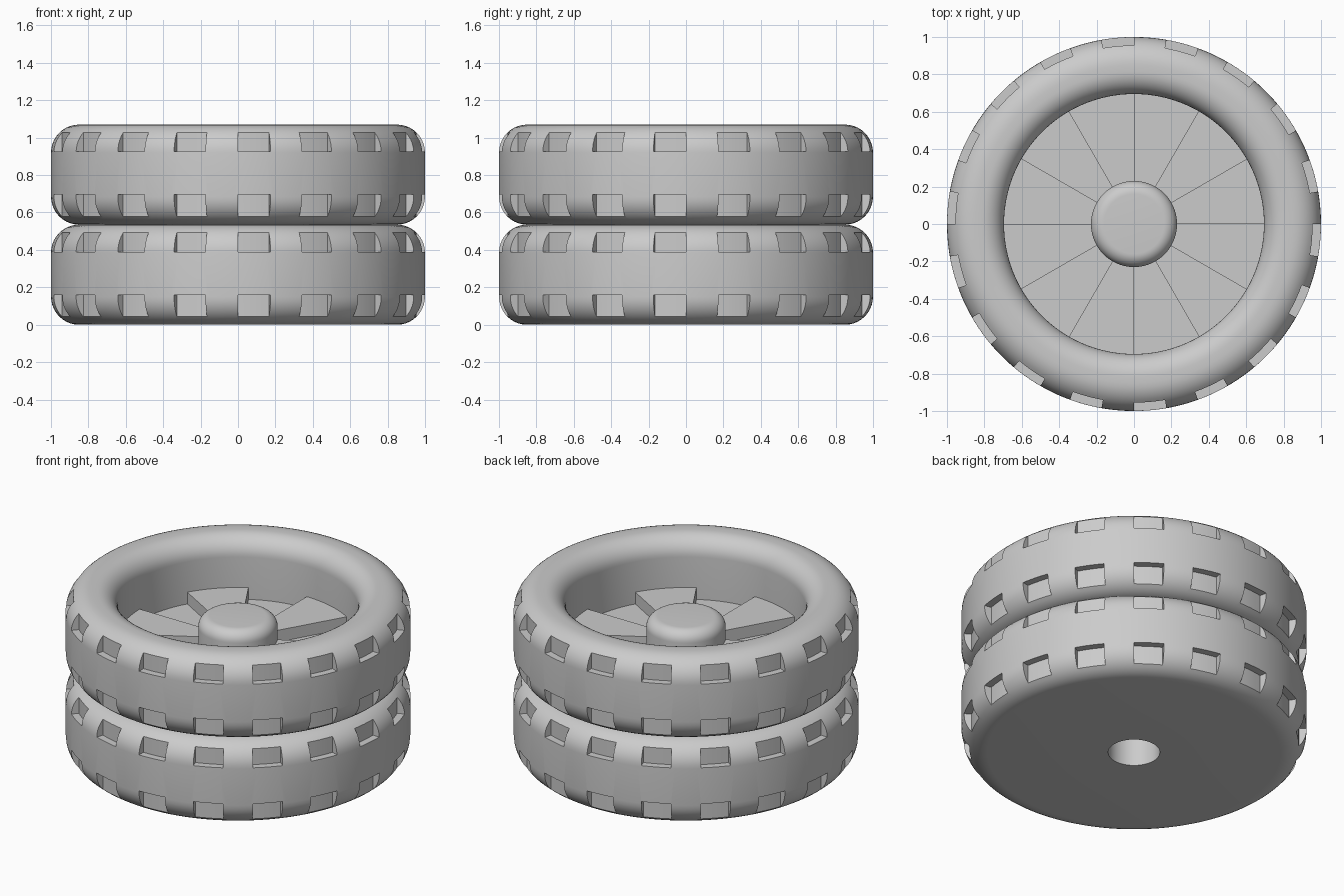
import bpy, bmesh
from math import sin, cos, pi, radians
from mathutils import Vector

if "Cube" in bpy.data.objects:
    bpy.data.objects.remove(bpy.data.objects["Cube"])

HEIGHT = 0.535      # one wheel
SEGMENTS = 144

grey = bpy.data.materials.new("plain_grey")
grey.use_nodes = True
GREY = (0.6, 0.6, 0.6, 1)
grey.diffuse_color = GREY
grey.node_tree.nodes["Principled BSDF"].inputs["Base Color"].default_value = GREY


def finish(bm, name, z=0):
    bmesh.ops.recalc_face_normals(bm, faces=bm.faces)
    mesh = bpy.data.meshes.new(name)
    bm.to_mesh(mesh)
    bm.free()
    mesh.materials.append(grey)
    obj = bpy.data.objects.new(name, mesh)
    obj.location.z = z
    bpy.context.collection.objects.link(obj)
    return obj


def arc(r, z, radius, start, end, steps=10):
    """Quarter-round profile points about (r, z)."""
    angles = [radians(start + (end - start) * i / steps) for i in range(steps + 1)]
    return [(r + radius * cos(a), z + radius * sin(a)) for a in angles]


def lathe(profile):
    bm = bmesh.new()
    turn = pi / SEGMENTS
    verts = [bm.verts.new((r * cos(turn), r * sin(turn), z)) for r, z in profile]
    edges = [bm.edges.new(pair) for pair in zip(verts, verts[1:])]
    bmesh.ops.spin(bm, geom=verts + edges, cent=(0, 0, 0), axis=(0, 0, 1),
                   angle=2 * pi, steps=SEGMENTS, use_merge=True)
    bmesh.ops.remove_doubles(bm, verts=bm.verts, dist=1e-5)
    return bm


def sector(bm, r0, r1, start, sweep, z0, z1, steps):
    """Solid ring segment."""
    angles = [radians(start + sweep * i / steps) for i in range(steps + 1)]
    outline = [(r1, a) for a in angles] + [(r0, a) for a in reversed(angles)]
    face = bm.faces.new([bm.verts.new((r * cos(a), r * sin(a), z0)) for r, a in outline])
    top = bmesh.ops.extrude_face_region(bm, geom=[face], use_keep_orig=True)["geom"]
    bmesh.ops.translate(bm, vec=Vector((0, 0, z1 - z0)),
                        verts=[v for v in top if isinstance(v, bmesh.types.BMVert)])


def smooth(obj):
    bpy.ops.object.select_all(action='DESELECT')
    obj.select_set(True)
    bpy.context.view_layer.objects.active = obj
    bpy.ops.object.shade_smooth_by_angle(angle=radians(30))


# Axle hole, rounded tyre, recessed dish and domed-edge hub in one section
section = ([(0, 0.27), (0.15, 0.27), (0.15, 0)]
           + arc(0.85, 0.15, 0.15, -90, 0)
           + arc(0.85, HEIGHT - 0.15, 0.15, 0, 90)
           + arc(0.815, HEIGHT - 0.12, 0.12, 90, 180)
           + [(0.695, 0.145), (0.23, 0.145)]
           + arc(0.16, 0.295, 0.07, 0, 90)
           + [(0, 0.365)])


def wheel(prefix, z):
    body = finish(lathe(section), prefix + "_wheel", z)

    # Two rows of tread notches
    bm = bmesh.new()
    for i in range(18):
        sector(bm, 0.955, 1.1, 20 * i + 10, 10, -0.05, 0.16, 4)
        sector(bm, 0.955, 1.1, 20 * i + 10, 10, HEIGHT - 0.145, HEIGHT + 0.05, 4)
    cutter = finish(bm, prefix + "_notch_cutter", z)
    cutter.hide_render = True
    cut = body.modifiers.new("notches", 'BOOLEAN')
    cut.operation = 'DIFFERENCE'
    cut.solver = 'EXACT'
    cut.object = cutter
    bpy.context.view_layer.update()
    bpy.context.view_layer.objects.active = body
    bpy.ops.object.modifier_apply(modifier=cut.name)
    bpy.data.objects.remove(cutter)
    smooth(body)

    # Wedge spokes between hub and rim
    bm = bmesh.new()
    for i in range(6):
        sector(bm, 0.22, 0.7, 60 * i, 30, 0.14, 0.22, 12)
    smooth(finish(bm, prefix + "_spokes", z))


wheel("lower", 0)
wheel("upper", HEIGHT)
